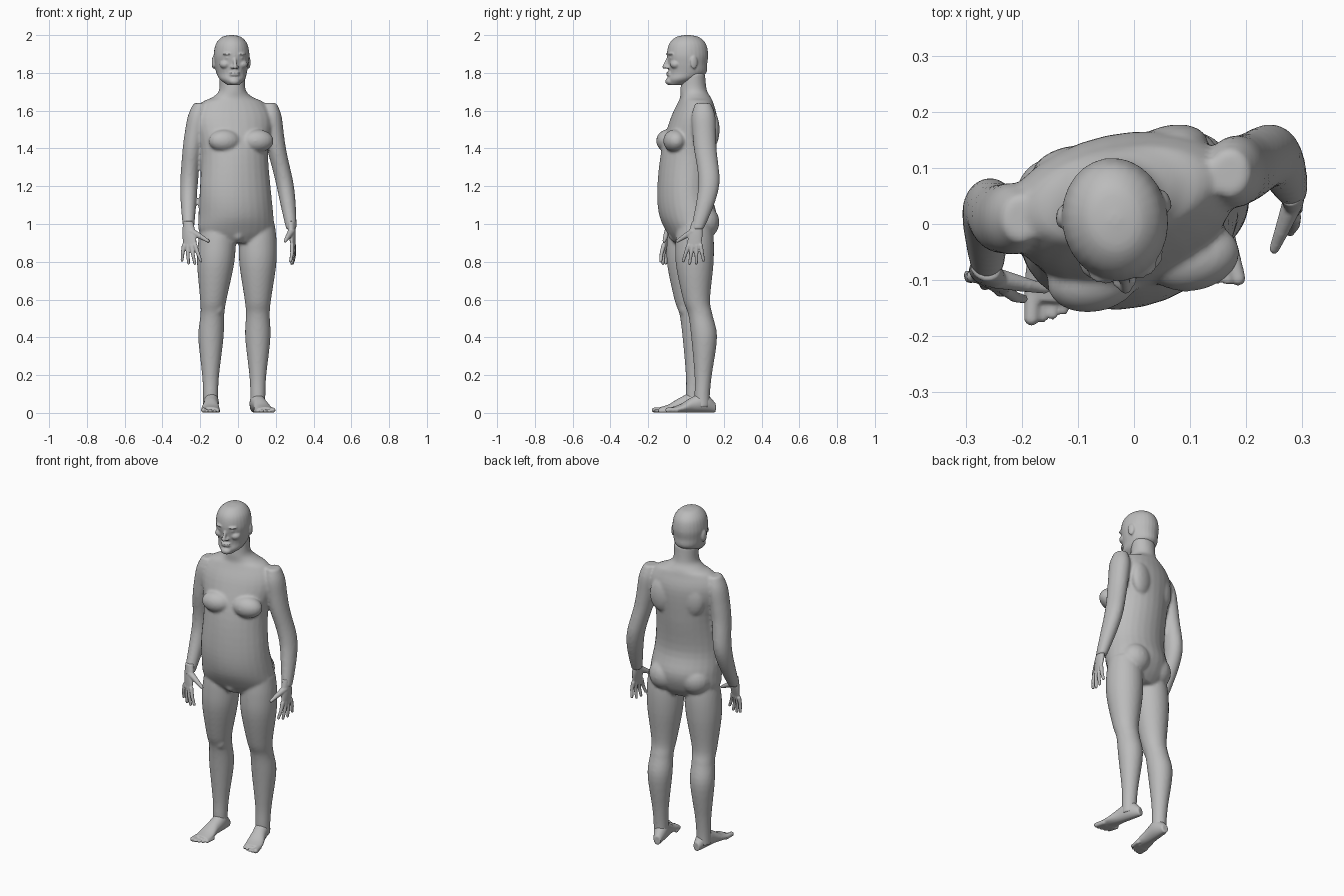
import bpy, bmesh, math
from mathutils import Vector, Matrix

cube = bpy.data.objects.get("Cube")
if cube:
    bpy.data.objects.remove(cube, do_unlink=True)

grey = (0.5, 0.5, 0.5, 1)
skin = bpy.data.materials.new("plain grey skin")
skin.use_nodes = True
skin.diffuse_color = grey
skin.node_tree.nodes["Principled BSDF"].inputs["Base Color"].default_value = grey

RIGHT, LEFT = -1, 1
X, Y, Z = Vector((1, 0, 0)), Vector((0, 1, 0)), Vector((0, 0, 1))


def sample(points, count):
    """Evenly spaced samples of a smooth curve through the points."""
    points = [Vector(p) for p in points]
    last = len(points) - 1
    samples = []
    for step in range(count):
        place = step / (count - 1) * last
        i = min(int(place), last - 1)
        t = place - i
        before, start = points[max(i - 1, 0)], points[i]
        end, after = points[i + 1], points[min(i + 2, last)]
        leave, arrive = (end - before) / 2, (after - start) / 2
        ease = t * t * (3 - 2 * t)
        samples.append(start.lerp(end, ease) + leave * (t * (1 - t) ** 2)
                       - arrive * (t * t * (1 - t)))
    return samples


def loft(bm, centres, radii, across=X, depth=Y, count=40, sides=28):
    """Closed skin over ellipses; radii are pairs along across and depth."""
    rings = []
    for centre, size in zip(sample(centres, count), sample(radii, count)):
        angles = [math.tau * k / sides for k in range(sides)]
        rings.append([bm.verts.new(centre + across * (size[0] * math.cos(a))
                                   + depth * (size[1] * math.sin(a))) for a in angles])
    for low, high in zip(rings, rings[1:]):
        for k in range(sides):
            n = (k + 1) % sides
            bm.faces.new((low[k], low[n], high[n], high[k]))
    bm.faces.new(rings[0])
    bm.faces.new(rings[-1])


def ball(bm, centre, size, yaw=0.0):
    matrix = (Matrix.Translation(centre) @ Matrix.Rotation(yaw, 4, 'Z')
              @ Matrix.Diagonal((*size, 1)))
    bmesh.ops.create_uvsphere(bm, u_segments=20, v_segments=12, radius=1, matrix=matrix)


def rod(bm, start, end, start_radius, end_radius):
    """Tapered segment with round ends."""
    along = end - start
    turn = along.to_track_quat('Z', 'Y').to_matrix().to_4x4()
    bmesh.ops.create_cone(bm, cap_ends=True, segments=12, radius1=start_radius,
                          radius2=end_radius, depth=along.length,
                          matrix=Matrix.Translation((start + end) / 2) @ turn)
    ball(bm, start, [start_radius] * 3)
    ball(bm, end, [end_radius] * 3)


def finish(bm, name, voxel, smoothing):
    """Turn the overlapping pieces into one smooth skin."""
    bmesh.ops.recalc_face_normals(bm, faces=bm.faces)
    mesh = bpy.data.meshes.new(name)
    bm.to_mesh(mesh)
    bm.free()
    mesh.materials.append(skin)
    part = bpy.data.objects.new(name, mesh)
    bpy.context.collection.objects.link(part)
    blend = part.modifiers.new("blend", 'REMESH')
    blend.mode = 'VOXEL'
    blend.voxel_size = voxel
    blend.use_smooth_shade = True
    soften = part.modifiers.new("soften", 'SMOOTH')
    soften.factor = 0.5
    soften.iterations = smoothing
    return part


# Torso and neck, turned a little to the left: height, y, half width, half depth
body = bmesh.new()
twist = math.radians(12)
turn = Matrix.Rotation(twist, 3, 'Z')
across, back = turn @ X, turn @ Y
torso = [(.9, .02, .14, .08), (.96, .02, .2, .12), (1.05, .01, .2, .15), (1.18, -.01, .19, .14),
         (1.38, .01, .18, .14), (1.55, .04, .21, .12), (1.64, .05, .17, .09),
         (1.67, .05, .11, .08), (1.71, .04, .07, .07), (1.8, .04, .07, .06)]
loft(body, [(-.01 * z * z, y, z) for z, y, wide, deep in torso],
     [(wide, deep) for z, y, wide, deep in torso], across, back)

# Chest, shoulder blades, seat and kneecaps on both sides
for side in (RIGHT, LEFT):
    out = across * (.09 * side)
    ball(body, out - back * .08 + Z * 1.44, (.085, .06, .06), twist)
    ball(body, out + back * .12 + Z * 1.5, (.07, .04, .1), twist)
    ball(body, out + back * .075 + Z * 1.01, (.09, .085, .09), twist)
ball(body, (0, -.055, .945), (.035, .04, .04))

# Legs: height, y, radius; the right one is set forward and bends outward below the knee
leg = [(1, 0, .09), (.9, 0, .1), (.78, 0, .097), (.6, .01, .07), (.52, .03, .063),
       (.4, .05, .067), (.2, .045, .045), (.1, .04, .04), (.03, .04, .04)]
for side in (RIGHT, LEFT):
    stance = .023 + .023 * side
    bow = .04 if side == RIGHT else 0
    loft(body, [((.105 + bow * min(1, 1.6 - 1.6 * z)) * side, y + stance, z) for z, y, r in leg],
         [(r, r * 1.02) for z, y, r in leg])
    ball(body, (.115 * side, stance - .01, .56), (.04, .03, .05))

# Arms: shoulder to wrist, sharing one set of radii
arm_radii = [(r, r * 1.2) for r in (.035, .052, .052, .05, .048, .047, .043, .035, .027)]
loft(body, [(-.2, .01, 1.64), (-.24, .01, 1.42), (-.26, .02, 1.2), (-.262, -.08, .96)], arm_radii)
loft(body, [(.17, .09, 1.64), (.2, .1, 1.42), (.25, .12, 1.2), (.283, .06, .97)], arm_radii)
finish(body, "body", .008, 5)


# Hands: palm, four spread fingers and a thumb
def hand(name, wrist, thumbward, palm, down):
    wrist, thumbward, palm, down = (Vector(v) for v in (wrist, thumbward, palm, down))

    def spot(sideways, along, inward=0.0):
        return wrist + thumbward * sideways + down * along + palm * inward

    bm = bmesh.new()
    loft(bm, [spot(0, -.03), spot(0, .04), spot(0, .11)],
         [(.027, .022), (.038, .018), (.038, .009)], thumbward, palm)
    for finger in range(4):
        spread = 1.4 - finger
        reach = .195 - .007 * spread * spread
        knuckle, tip = spot(.022 * spread, .1), spot(.036 * spread, reach, .012)
        joint = (knuckle + tip) / 2 - palm * .004
        rod(bm, knuckle, joint, .012, .01)
        rod(bm, joint, tip, .01, .008)
    base, joint, tip = spot(.015, .025), spot(.065, .055, .015), spot(.095, .075, .025)
    rod(bm, base, joint, .019, .013)
    rod(bm, joint, tip, .013, .009)
    finish(bm, name, .004, 2)


hand("right_hand", (-.262, -.085, .985), (.92, -.39, 0), (.39, .92, 0), (.08, -.22, -1))
hand("left_hand", (.283, .055, .985), (-.15, -.99, 0), (-.99, .15, 0), (.08, -.12, -1))


# Feet: arched wedge, its sole on the ground, with five toes
def foot(name, side, heel, toe):
    heel = Vector(heel)
    ahead = (Vector(toe) - heel).normalized()
    inside = ahead.cross(Z) * side * -1
    bm = bmesh.new()
    wedge = [(0, .02, .025), (.06, .038, .052), (.13, .04, .04), (.19, .048, .022), (.24, .047, .014)]
    loft(bm, [heel + ahead * along + Z * (tall + .002) for along, wide, tall in wedge],
         [(wide, tall) for along, wide, tall in wedge], inside, Z)
    for toe_index in range(5):
        thick = .015 if toe_index == 0 else .01
        sideways = inside * (.033 - .019 * toe_index)
        tip = heel + ahead * (.27 - .002 * toe_index ** 2) + sideways + Z * thick
        rod(bm, tip - ahead * .05, tip, thick, thick * .9)
    finish(bm, name, .005, 2)


foot("right_foot", RIGHT, (-.137, .1, 0), (-.15, -.17, 0))
foot("left_foot", LEFT, (.083, .155, 0), (.155, -.11, 0))

# Head in its own frame: height, y, half width, half depth
head = bmesh.new()
skull = [(2, 0, .01, .01), (1.99, 0, .05, .06), (1.955, 0, .082, .097), (1.9, 0, .094, .11),
         (1.85, 0, .09, .105), (1.8, 0, .08, .1), (1.765, -.03, .066, .077), (1.735, -.06, .03, .04)]
loft(head, [(0, y, z) for z, y, wide, deep in skull], [(wide, deep) for z, y, wide, deep in skull])

# Chin, lips and nose, then nostrils, brows, eyes, cheeks and ears
ball(head, (0, -.095, 1.755), (.03, .024, .02))
for height in (1.789, 1.8):
    ball(head, (0, -.1, height), (.028, .015, .006))
rod(head, Vector((0, -.1, 1.885)), Vector((0, -.124, 1.832)), .008, .011)
for side in (RIGHT, LEFT):
    slant = side / 4
    ball(head, (.013 * side, -.11, 1.83), (.009, .013, .008))
    ball(head, (.036 * side, -.094, 1.9), (.026, .016, .008), slant)
    ball(head, (.035 * side, -.088, 1.88), (.015, .015, .008), slant)
    ball(head, (.045 * side, -.07, 1.845), (.03, .03, .024))
    ball(head, (.094 * side, .02, 1.855), (.009, .02, .034), slant)
face = finish(head, "head", .005, 3)
face.location = (-.034, .008, 0)
face.rotation_euler.z = math.radians(9)
